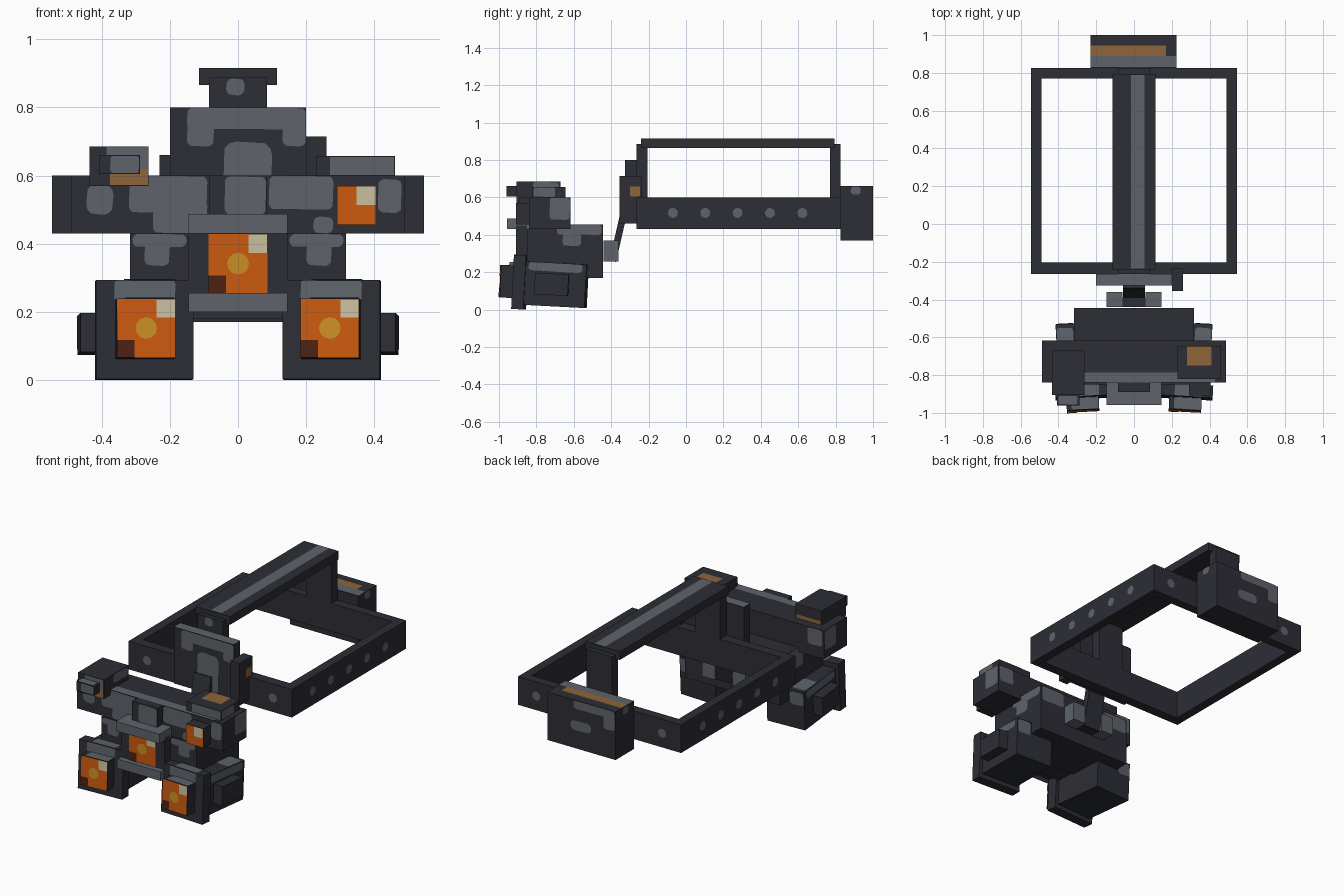
import bpy
import bmesh
from math import radians, sin, cos, pi
from mathutils import Matrix, Vector

cube = bpy.data.objects.get("Cube")
if cube:
    bpy.data.objects.remove(cube, do_unlink=True)


def material(name, hex_code):
    channels = [int(hex_code[i:i + 2], 16) / 255 for i in (0, 2, 4)]
    linear = [((c + .055) / 1.055) ** 2.4 for c in channels]
    mat = bpy.data.materials.new(name)
    mat.use_nodes = True
    mat.diffuse_color = (*linear, 1)
    mat.node_tree.nodes["Principled BSDF"].inputs["Base Color"].default_value = (*linear, 1)
    return mat


dark = material("dark_metal", "2d2e36")
grey = material("worn_grey", "5e646b")
orange = material("lens_orange", "cc5a10")
gold = material("lens_gold", "c98f24")
cream = material("lens_glint", "cabf9f")
umber = material("lens_shadow", "4c2212")
brown = material("leather_brown", "8e643a")
IDENTITY = Matrix.Identity(4)


def add_object(name, bm, mat, matrix):
    mesh = bpy.data.meshes.new(name)
    bm.to_mesh(mesh)
    bm.free()
    mesh.materials.append(mat)
    obj = bpy.data.objects.new(name, mesh)
    obj.matrix_world = matrix
    bpy.context.collection.objects.link(obj)
    return obj


def box(name, mat, x, y, z, matrix=IDENTITY):
    """Box given by its ranges along each axis."""
    bm = bmesh.new()
    bmesh.ops.create_cube(bm, size=1)
    for v in bm.verts:
        for axis, span in enumerate((x, y, z)):
            v.co[axis] = max(span) if v.co[axis] > 0 else min(span)
    return add_object(name, bm, mat, matrix)


FACES = {"front": (1, -1), "back": (1, 1), "left": (0, 1), "right": (0, -1), "top": (2, 1)}


def patch(name, mat, face, at, u, v, radius=0.02, lift=0.003, matrix=IDENTITY):
    """Flat painted plate with rounded corners, just proud of a face."""
    axis, sign = FACES[face]
    radius = min(radius, abs(u[1] - u[0]) / 2, abs(v[1] - v[0]) / 2)
    bm = bmesh.new()
    verts = []
    corners = ((max(u), max(v)), (min(u), max(v)), (min(u), min(v)), (max(u), min(v)))
    for quarter, (cu, cv) in enumerate(corners):
        mid = Vector(((min(u) + max(u)) / 2, (min(v) + max(v)) / 2))
        pu = cu - radius if cu > mid.x else cu + radius
        pv = cv - radius if cv > mid.y else cv + radius
        steps = 3 if radius else 1
        for step in range(steps):
            angle = (quarter + step / 3) * pi / 2
            co = [pu + radius * cos(angle), pv + radius * sin(angle)]
            co.insert(axis, at + sign * lift)
            verts.append(bm.verts.new(co))
    plate = bm.faces.new(verts)
    plate.normal_update()
    if plate.normal[axis] * sign < 0:
        plate.normal_flip()
    return add_object(name, bm, mat, matrix)


def lens(name, y, cx, cz, half, matrix=IDENTITY, full=True):
    """Square lens face with a glint, a shadow and a round centre."""
    def piece(part, mat, u, v, lift, radius=0):
        patch(name + part, mat, "front", y, (cx + u[0] * half, cx + u[1] * half),
              (cz + v[0] * half, cz + v[1] * half), radius, lift, matrix)
    piece("_glass", orange, (-1, 1), (-1, 1), 0.003)
    start = 0.36 if full else 0
    piece("_glint", cream, (start, 1), (start, 1), 0.006)
    if full:
        piece("_shadow", umber, (-1, -.4), (-1, -.4), 0.006)
        piece("_centre", gold, (-.37, .37), (-.37, .37), 0.006, radius=1)


# Head frame: four walls
for side, word in ((1, "left"), (-1, "right")):
    box(f"frame_{word}", dark, x=(side * .49, side * .545), y=(-.265, .825), z=(.43, .6))
    for i in range(5):
        y = -.07 + i * .173
        patch(f"rivet_{word}_{i}", grey, word, side * .545, (y - .027, y + .027), (.49, .544), radius=1)
    for face, y in (("front", -.265), ("back", .825)):
        x = side * .42
        patch(f"rivet_{face}_{word}", grey, face, y, (x - .027, x + .027), (.49, .544), radius=1)
for word, y in (("front", (-.265, -.205)), ("back", (.77, .825))):
    box(f"frame_{word}", dark, x=(-.49, .49), y=y, z=(.43, .6))
    box(f"post_{word}", dark, x=(-.085, .085), y=y, z=(.44, .887))

# Top strap
box("top_strap", dark, x=(-.115, .115), y=(-.24, .795), z=(.865, .915))
patch("strap_wear", grey, "top", .915, (-.015, .055), (-.235, .79), radius=0)
patch("post_wear", grey, "front", -.265, (-.035, .02), (.835, .885))

# Rear battery box
box("battery_box", dark, x=(-.23, .225), y=(.825, 1), z=(.37, .66))
patch("battery_top_wear", grey, "top", .66, (-.23, .225), (.83, .89), radius=0)
patch("battery_strap", brown, "top", .66, (-.23, .17), (.89, .945), radius=0)
patch("battery_slot", grey, "back", 1, (-.07, .07), (.48, .54), radius=0.03)
patch("battery_edge_wear", grey, "back", 1, (-.225, .05), (.61, .66))
patch("battery_corner_wear", grey, "back", 1, (-.225, -.15), (.54, .65))
for word, x in (("left", .225), ("right", -.23)):
    patch(f"battery_wear_{word}", grey, word, x, (.88, .935), (.615, .66))

# Front mount plate with side block
box("mount_plate", dark, x=(-.2, .2), y=(-.325, -.265), z=(.46, .8))
patch("mount_top_wear", grey, "top", .8, (-.2, .2), (-.325, -.265), radius=0)
patch("mount_band", grey, "front", -.325, (-.15, .2), (.735, .8))
patch("mount_band_foot_right", grey, "front", -.325, (-.15, -.07), (.685, .76))
patch("mount_band_foot_left", grey, "front", -.325, (.13, .2), (.685, .76))
patch("mount_arch", grey, "front", -.325, (-.045, .1), (.47, .7), radius=0.04)
box("mount_side_block", dark, x=(.2, .26), y=(-.355, -.235), z=(.46, .715))
patch("mount_knob", brown, "left", .26, (-.3, -.245), (.605, .66), radius=0.01)

# Slanted hinge arm
arm = Matrix.Translation((0, -.355, .42)) @ Matrix.Rotation(radians(-13), 4, "X")
box("hinge_arm", dark, x=(-.057, .057), y=(-.018, .018), z=(-.165, .15), matrix=arm)
for side, word in ((1, "left"), (-1, "right")):
    box(f"hinge_bracket_{word}", grey, x=(side * .06, side * .145), y=(-.44, -.36), z=(.257, .37))
box("hinge_bracket_core", dark, x=(-.06, .06), y=(-.44, -.39), z=(.257, .365))

# Goggle body
box("goggle_body", dark, x=(-.317, .317), y=(-.73, -.445), z=(.17, .455))
box("goggle_front_body", dark, x=(-.317, .317), y=(-.85, -.73), z=(.18, .43))
for side, word in ((1, "left"), (-1, "right")):
    def span(a, b):
        return (side * a, side * b)
    patch(f"body_brow_wear_{word}", grey, "front", -.85, span(.15, .31), (.39, .43))
    patch(f"body_wear_{word}", grey, "front", -.85, span(.2, .275), (.335, .41))
    patch(f"body_side_wear_{word}", grey, word, side * .317, (-.69, -.45), (.4, .455))
    patch(f"body_side_spot_{word}", grey, word, side * .317, (-.66, -.56), (.34, .42))
    patch(f"body_rear_wear_{word}", grey, "back", -.445, span(.15, .31), (.36, .45))

# Crossbar over the body
box("crossbar", dark, x=(-.488, .488), y=(-.84, -.617), z=(.43, .6))
patch("crossbar_top_wear", grey, "top", .6, (-.265, .43), (-.84, -.785), radius=0)
patch("crossbar_wear_right", grey, "front", -.84, (-.32, -.09), (.49, .6))
patch("crossbar_foot_right", grey, "front", -.84, (-.25, -.09), (.43, .53))
patch("crossbar_wear_left", grey, "front", -.84, (.09, .28), (.5, .6))
patch("crossbar_spot_left", grey, "front", -.84, (.22, .28), (.43, .48))
patch("crossbar_spot_right", grey, "front", -.84, (-.445, -.365), (.485, .575), radius=0.03)
patch("crossbar_tip_wear", grey, "front", -.84, (.41, .48), (.49, .59))
for side, word in ((1, "left"), (-1, "right")):
    patch(f"crossbar_end_wear_{word}", grey, word, side * .488, (-.73, -.62), (.48, .6))
    patch(f"crossbar_back_wear_{word}", grey, "back", -.617, (side * .38, side * .48), (.5, .6))
box("bridge_block", dark, x=(-.085, .085), y=(-.89, -.84), z=(.45, .6))
patch("bridge_wear", grey, "front", -.89, (-.04, .083), (.485, .598))

# Right sensor on the crossbar
box("sensor_block", dark, x=(-.435, -.262), y=(-.905, -.67), z=(.57, .685))
patch("sensor_front_wear", grey, "front", -.905, (-.385, -.264), (.62, .684), radius=0)
patch("sensor_strap", brown, "front", -.905, (-.375, -.264), (.572, .62), radius=0)
patch("sensor_side_wear", grey, "left", -.262, (-.82, -.68), (.63, .683))
patch("sensor_rear_strap", brown, "back", -.67, (-.43, -.27), (.602, .625), radius=0)
box("sensor_eye", dark, x=(-.407, -.288), y=(-.96, -.905), z=(.605, .66))
patch("sensor_eye_wear", grey, "front", -.96, (-.375, -.29), (.607, .658), radius=0.01)
patch("sensor_eye_top", grey, "top", .66, (-.4, -.3), (-.955, -.91), radius=0.01)

# Left pad and small lamp
box("pad_block", dark, x=(.23, .46), y=(-.82, -.645), z=(.6, .657))
patch("pad_front_wear", grey, "front", -.82, (.27, .458), (.602, .655), radius=0)
patch("pad_side_wear", grey, "left", .46, (-.815, -.7), (.603, .655), radius=0.01)
patch("pad_leather", brown, "top", .657, (.28, .41), (-.75, -.648), radius=0)
box("lamp_block", dark, x=(.29, .405), y=(-.908, -.84), z=(.455, .57))
lens("lamp", -.908, .347, .513, .057, full=False)

# Centre lens housing with visors
box("centre_housing", dark, x=(-.145, .145), y=(-.91, -.85), z=(.2, .45))
box("centre_visor_top", grey, x=(-.145, .145), y=(-.957, -.84), z=(.43, .487))
box("centre_visor_bottom", grey, x=(-.145, .145), y=(-.945, -.85), z=(.2, .255))
lens("centre_lens", -.91, 0, .342, .087)

# Eye tubes, slightly pitched and turned inward
for side, word in ((1, "left"), (-1, "right")):
    pose = (Matrix.Translation((side * .282, -.75, .145))
            @ Matrix.Rotation(radians(-3 * side), 4, "Z") @ Matrix.Rotation(radians(-3), 4, "X"))
    box(f"eye_flange_{word}", dark, x=(-.143, .143), y=(-.17, -.105), z=(-.15, .14), matrix=pose)
    box(f"eye_barrel_{word}", dark, x=(-.122, .122), y=(-.105, .22), z=(-.125, .108), matrix=pose)
    box(f"eye_lens_block_{word}", dark, x=(-.086, .086), y=(-.238, -.17), z=(-.092, .082), matrix=pose)
    lens(f"eye_lens_{word}", -.238, 0, -.005, .086, matrix=pose)
    box(f"eye_knob_{word}", dark, x=(side * .12, side * .183), y=(-.05, .13), z=(-.065, .05), matrix=pose)
    patch(f"eye_flange_wear_{word}", grey, "front", -.17, (-.09, .09), (.08, .138), 0.01, matrix=pose)
    patch(f"eye_flange_top_{word}", grey, "top", .14, (-.06, .09), (-.168, -.107), 0.01, matrix=pose)
    patch(f"eye_block_top_{word}", grey, "top", .082, (-.06, .084), (-.235, -.172), 0.01, matrix=pose)
    patch(f"eye_barrel_wear_{word}", grey, word, side * .122, (-.09, .2), (.06, .107), matrix=pose)
    patch(f"eye_barrel_top_{word}", grey, "top", .108, (side * .03, side * .12), (.08, .2), matrix=pose)
    patch(f"eye_barrel_rear_{word}", grey, "back", .22, (side * .03, side * .12), (.02, .1), matrix=pose)
